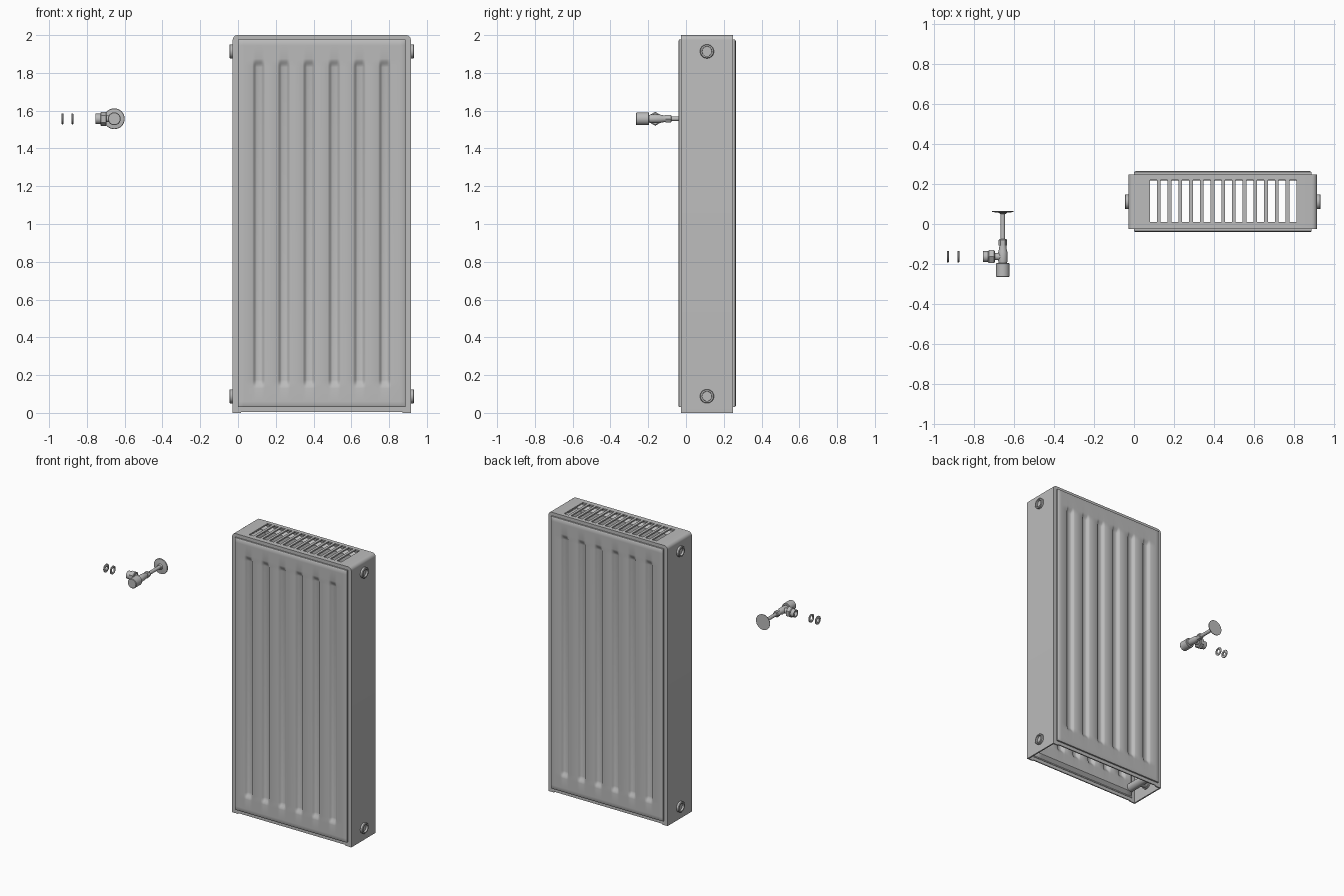
import bpy, bmesh, math
from mathutils import Matrix, Vector

cube = bpy.data.objects.get("Cube")
if cube:
    bpy.data.objects.remove(cube)

grey = bpy.data.materials.new("light grey paint")
grey.use_nodes = True
COLOUR = (0.5, 0.5, 0.5, 1)
grey.diffuse_color = COLOUR
grey.node_tree.nodes["Principled BSDF"].inputs["Base Color"].default_value = COLOUR

LEFT, RIGHT, TOP = -0.028, 0.915, 2.0
FRONT, BACK = -0.026, 0.248
MID_X, MID_Y = (LEFT + RIGHT) / 2, (FRONT + BACK) / 2


def finish(name, bm, smooth=True):
    bmesh.ops.recalc_face_normals(bm, faces=bm.faces)
    mesh = bpy.data.meshes.new(name)
    bm.to_mesh(mesh)
    bm.free()
    ob = bpy.data.objects.new(name, mesh)
    bpy.context.collection.objects.link(ob)
    mesh.materials.append(grey)
    if smooth:
        bpy.ops.object.select_all(action='DESELECT')
        ob.select_set(True)
        bpy.context.view_layer.objects.active = ob
        bpy.ops.object.shade_smooth_by_angle(angle=math.radians(35))
    return ob


def add_box(bm, x0, x1, y0, y1, z0, z1):
    size = Matrix.Diagonal((x1 - x0, y1 - y0, z1 - z0, 1))
    centre = Matrix.Translation(((x0 + x1) / 2, (y0 + y1) / 2, (z0 + z1) / 2))
    bmesh.ops.create_cube(bm, size=1, matrix=centre @ size)


def box(name, *bounds):
    bm = bmesh.new()
    add_box(bm, *bounds)
    return finish(name, bm, False)


def lathe(name, profile, origin, axis, sides=32, closed=False):
    """Revolve (distance along axis, radius) points around an axis."""
    bm = bmesh.new()
    turn = Vector((0, 0, 1)).rotation_difference(Vector(axis)).to_matrix()
    rings = []
    for d, r in profile:
        rings.append([bm.verts.new(turn @ Vector((r * math.cos(a), r * math.sin(a), d)) + Vector(origin))
                      for a in (2 * math.pi * i / sides for i in range(sides))])
    pairs = list(zip(rings, rings[1:]))
    if closed:
        pairs.append((rings[-1], rings[0]))
    else:
        bm.faces.new(rings[0])
        bm.faces.new(rings[-1])
    for a, b in pairs:
        for i in range(sides):
            j = (i + 1) % sides
            bm.faces.new((a[i], a[j], b[j], b[i]))
    return finish(name, bm)


def arch(name, inset, y0, y1):
    """Upside-down U of sheet metal with rounded outer corners."""
    r = 0.026
    outer = [(LEFT, 0)]
    for cx, start in ((LEFT + r, math.pi), (RIGHT - r, math.pi / 2)):
        for i in range(7):
            a = start - i * math.pi / 12
            outer.append((cx + r * math.cos(a), TOP - r + r * math.sin(a)))
    outer.append((RIGHT, 0))
    inner = [(min(max(x, LEFT + inset), RIGHT - inset), min(z, TOP - inset)) for x, z in outer]
    bm = bmesh.new()
    loops = [[bm.verts.new((x, y, z)) for x, z in pts]
             for pts, y in ((outer, y0), (outer, y1), (inner, y1), (inner, y0))]
    for k in range(4):
        a, b = loops[k], loops[(k + 1) % 4]
        for i in range(len(a) - 1):
            bm.faces.new((a[i], a[i + 1], b[i + 1], b[i]))
    for end in (0, -1):
        bm.faces.new([l[end] for l in loops])
    bmesh.ops.remove_doubles(bm, verts=bm.verts, dist=1e-5)
    return finish(name, bm)


# Casing with a slotted top
casing = arch("casing", 0.01, FRONT, BACK)
bm = bmesh.new()
for i in range(14):
    x = 0.08 + i * 0.0535
    add_box(bm, x, x + 0.035, 0.01, 0.219, TOP - 0.05, TOP + 0.05)
cutter = finish("slot_cutter", bm, False)
cutter.hide_render = True
cutter.hide_viewport = True
cut = casing.modifiers.new("slots", 'BOOLEAN')
cut.object = cutter
cut.solver = 'EXACT'

# Folded flanges and bottom rails, front and back
for side, y, inward in (("front", FRONT, 1), ("back", BACK, -1)):
    y0, y1 = sorted((y, y + 0.008 * inward))
    arch(side + "_flange", 0.045, y0, y1)
    box(side + "_bottom_rail", 0, 0.887, y0, y1, 0.006, 0.045)


# Pressed panels: two sheets with upright valleys between the water channels
PX0, PX1, PZ0, PZ1 = 0.0, 0.887, 0.03, 1.976
VALLEYS = [0.11 + 0.1333 * i for i in range(6)]


def smooth(t):
    t = min(max(t, 0), 1)
    return t * t * (3 - 2 * t)


def valley(x, z):
    gap = min(abs(x - v) for v in VALLEYS)
    across = smooth((0.034 - gap) / 0.022)
    along = smooth((min(z - 0.13, 1.875 - z)) / 0.045)
    return across * along


def panel(name, face_y, inward):
    xs = [PX0, PX0 + 0.008, PX0 + 0.03, PX1 - 0.03, PX1 - 0.008, PX1]
    for v in VALLEYS:
        xs += [v + s * g for s in (-1, 1) for g in (0.034, 0.029, 0.023, 0.017, 0.012)]
    zs = [PZ0, PZ0 + 0.008, PZ0 + 0.03, PZ1 - 0.03, PZ1 - 0.008, PZ1]
    zs += [z for i in range(6) for z in (0.13 + 0.009 * i, 1.875 - 0.009 * i)]
    xs.sort()
    zs.sort()
    bm = bmesh.new()

    def sheet(depth):
        grid = [[bm.verts.new((x, face_y + inward * depth(x, z), z)) for x in xs] for z in zs]
        for a, b in zip(grid, grid[1:]):
            for i in range(len(xs) - 1):
                bm.faces.new((a[i], a[i + 1], b[i + 1], b[i]))
        return grid

    def edge(x, z):
        return min(x - PX0, PX1 - x, z - PZ0, PZ1 - z)

    def outer(x, z):
        return 0.018 * valley(x, z) + (0.005 if edge(x, z) < 0.004 else 0)

    def inner(x, z):
        return 0.026 + (0.022 * (1 - valley(x, z)) if edge(x, z) > 0.02 else 0)

    rims = []
    for g in (sheet(outer), sheet(inner)):
        rims.append(g[0] + [r[-1] for r in g[1:]] + g[-1][-2::-1] + [r[0] for r in g[-2:0:-1]])
    a, b = rims
    for i in range(len(a)):
        j = (i + 1) % len(a)
        bm.faces.new((a[i], a[j], b[j], b[i]))
    return finish(name, bm)


panel("front_panel", -0.041, 1)
panel("back_panel", 0.264, -1)

# Pipe connections at the four corners
for end, x, out, pipe_x in (("right", LEFT, -1, 0.035), ("left", RIGHT, 1, 0.852)):
    for level, z in (("lower", 0.088), ("upper", 1.914)):
        name = f"{end}_{level}"
        lathe(name + "_socket", [(-0.02, 0.037), (0.014, 0.037), (0.017, 0.034), (0.017, 0.026), (-0.02, 0.024)],
              (x, MID_Y, z), (out, 0, 0), closed=True)
        lathe(name + "_plug", [(0, 0.026), (0.003, 0.026)], (x, MID_Y, z), (out, 0, 0))
        lathe(name + "_branch", [(0, 0.03), (abs(x - pipe_x), 0.03)], (x, MID_Y, z), (-out, 0, 0))
        lathe(name + "_cross_pipe", [(0, 0.03), (0.25, 0.03)], (pipe_x, MID_Y - 0.125, z), (0, 1, 0))

# Valve running front to back
VX, VY, VZ = -0.655, -0.163, 1.557
AXIS = (0, 1, 0)
lathe("valve_handle", [(-0.264, 0.031), (-0.261, 0.034), (-0.198, 0.034), (-0.195, 0.031)], (VX, 0, VZ), AXIS)
lathe("valve_body", [(-0.197, 0.02), (-0.185, 0.023), (-0.14, 0.023), (-0.125, 0.019), (-0.105, 0.017)],
      (VX, 0, VZ), AXIS)
lathe("pipe_nut", [(-0.108, 0.022), (-0.08, 0.022), (-0.076, 0.017)], (VX, 0, VZ), AXIS, 6)
lathe("supply_pipe", [(-0.08, 0.012), (0.06, 0.012)], (VX, 0, VZ), AXIS)
lathe("wall_plate", [(0.05, 0.014), (0.056, 0.02), (0.06, 0.053), (0.066, 0.055), (0.066, 0.012)],
      (VX, 0, VZ), AXIS, 40)

# Side outlet of the valve
OUT = (-1, 0, 0)
lathe("outlet_neck", [(0, 0.018), (0.045, 0.018)], (VX, VY, VZ), OUT)
lathe("outlet_nut", [(0.04, 0.031), (0.044, 0.037), (0.07, 0.037), (0.074, 0.031)], (VX, VY, VZ), OUT, 6)
lathe("outlet_thread", [(0.07, 0.027), (0.1, 0.027), (0.1, 0.018), (0.07, 0.018)], (VX, VY, VZ), OUT, closed=True)

# Two loose sealing rings
for name, x, hole in (("outer_ring", -0.929, 0.014), ("inner_ring", -0.877, 0.018)):
    lathe(name, [(-0.005, hole), (-0.005, 0.026), (-0.003, 0.029), (0.003, 0.029), (0.005, 0.026), (0.005, hole)],
          (x, VY, VZ), (1, 0, 0), closed=True)
